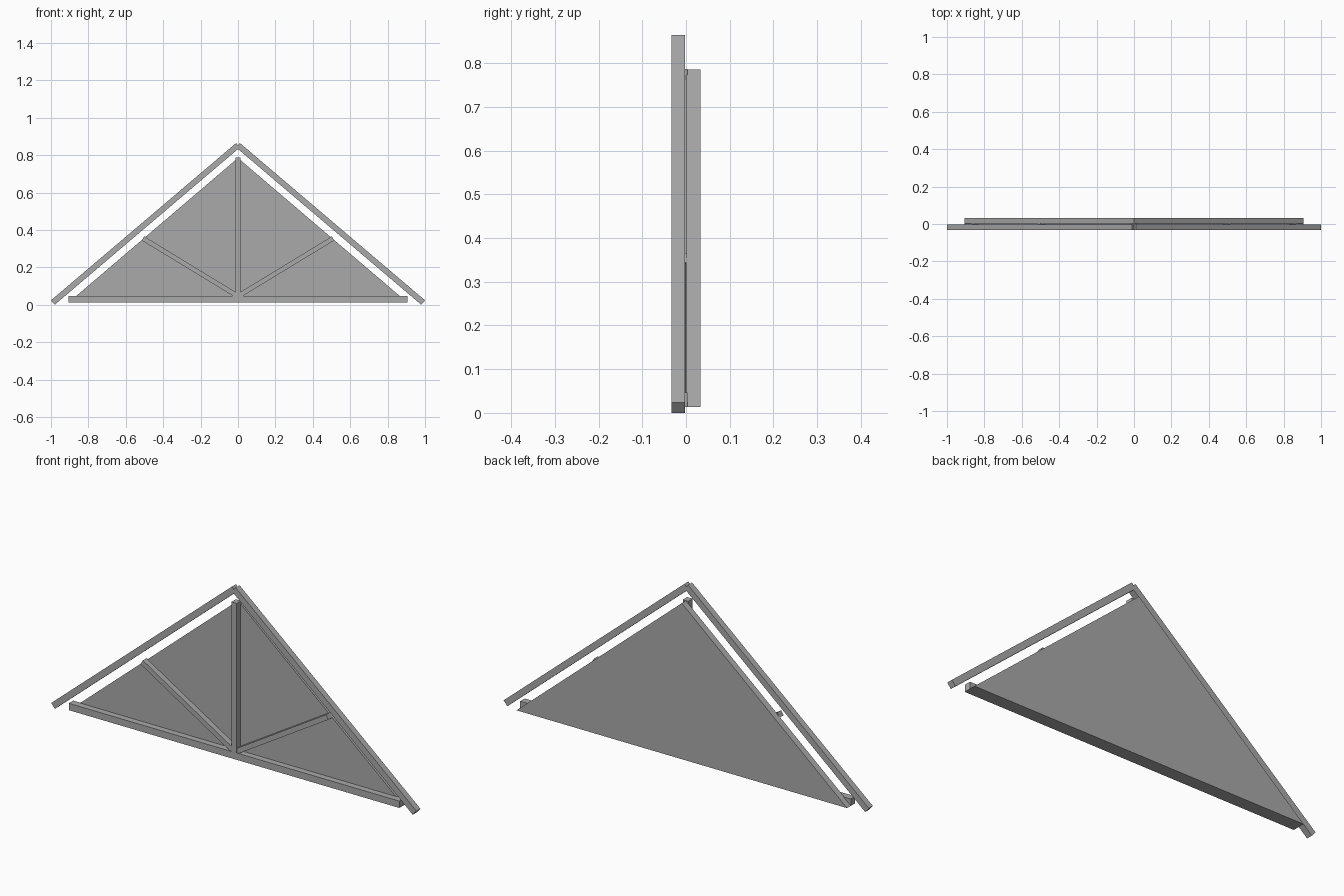
import bpy, bmesh, math
from mathutils import Vector

cube = bpy.data.objects.get("Cube")
if cube:
    bpy.data.objects.remove(cube, do_unlink=True)

grey = bpy.data.materials.new("plain_grey")
grey.use_nodes = True
colour = (0.4, 0.4, 0.4, 1)
grey.diffuse_color = colour
grey.node_tree.nodes["Principled BSDF"].inputs["Base Color"].default_value = colour


def prism(name, outline, y0, y1):
    """Extrude an (x, z) outline from y0 to y1."""
    bm = bmesh.new()
    front = bm.faces.new([bm.verts.new((x, y0, z)) for x, z in outline])
    ext = bmesh.ops.extrude_face_region(bm, geom=[front])
    moved = [v for v in ext["geom"] if isinstance(v, bmesh.types.BMVert)]
    bmesh.ops.translate(bm, verts=moved, vec=(0, y1 - y0, 0))
    bmesh.ops.recalc_face_normals(bm, faces=bm.faces)
    mesh = bpy.data.meshes.new(name)
    bm.to_mesh(mesh)
    bm.free()
    mesh.materials.append(grey)
    obj = bpy.data.objects.new(name, mesh)
    bpy.context.collection.objects.link(obj)
    return obj


def beam(name, start, end, width, y0, y1):
    """Square-cut timber between two (x, z) points."""
    a, b = Vector(start), Vector(end)
    d = (b - a).normalized()
    n = Vector((-d.y, d.x)) * width / 2
    return prism(name, [a + n, b + n, b - n, a - n], y0, y1)


# Gable panel behind the frame
prism("gable_panel", [(-0.905, 0.013), (0.905, 0.013), (0, 0.785)], 0, 0.033)

# Bottom chord and king post
beam("bottom_chord", (-0.905, 0.03), (0.905, 0.03), 0.034, -0.031, 0.004)
beam("king_post", (0, 0.045), (0, 0.787), 0.029, -0.031, 0.003)

# Mirrored rafters and diagonal struts
for side, s in (("left", 1), ("right", -1)):
    beam(side + "_rafter", (s * 0.99, 0.012), (0, 0.853), 0.031, -0.033, -0.002)
    beam(side + "_strut", (s * 0.01, 0.052), (s * 0.508, 0.355), 0.025, -0.028, 0.002)
